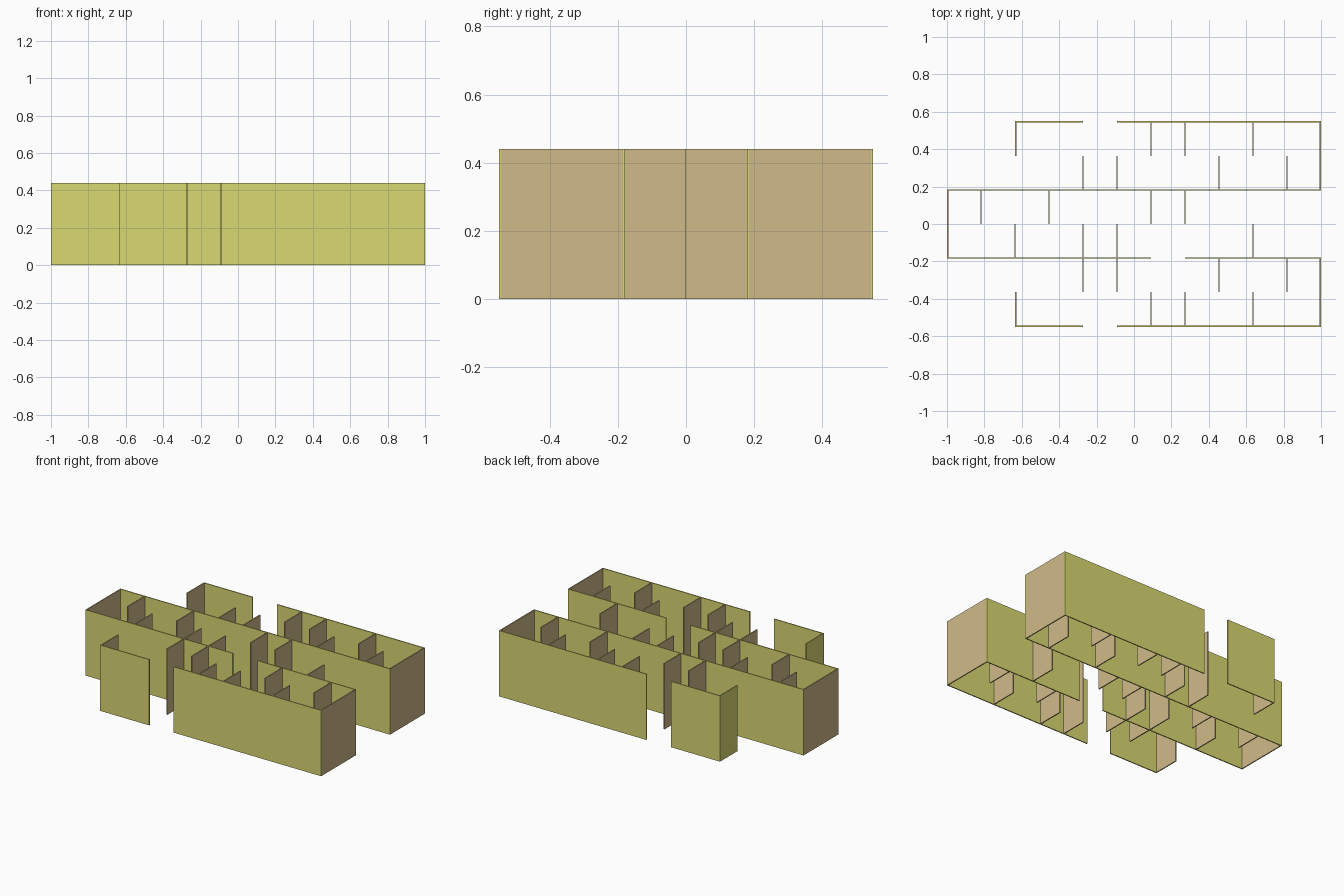
import bpy

if "Cube" in bpy.data.objects:
    bpy.data.objects.remove(bpy.data.objects["Cube"])

H = 0.44        # wall height
T = 0.007       # wall thickness
C = 2 / 11      # grid cell size


def material(name, rgb):
    m = bpy.data.materials.new(name)
    m.diffuse_color = (*rgb, 1)
    m.use_nodes = True
    m.node_tree.nodes["Principled BSDF"].inputs["Base Color"].default_value = m.diffuse_color
    return m


yellow = material("yellow_panel", (0.70, 0.69, 0.17))
tan = material("tan_panel", (0.63, 0.49, 0.25))


def box(name, x0, x1, y0, y1, mat):
    bpy.ops.mesh.primitive_cube_add(size=1, location=((x0 + x1) / 2, (y0 + y1) / 2, H / 2))
    o = bpy.context.object
    o.name = name
    o.scale = (x1 - x0, y1 - y0, H)
    bpy.ops.object.transform_apply(location=False, rotation=False, scale=True)
    o.data.materials.append(mat)


def gx(i):      # grid column line 0..11
    return -1 + i * C


# Long walls running along x: (y, first column, last column)
Y_OUT, Y_IN = 0.546, 0.182
for s, side in ((1, "back"), (-1, "front")):
    for a, b in ((2, 4), (5, 11)):
        box(side + "_outer_wall", gx(a), gx(b), s * Y_OUT - T / 2, s * Y_OUT + T / 2, yellow)
for y, a, b, name in ((Y_IN, 0, 11, "back_inner_wall"),
                      (-Y_IN, 0, 6, "front_inner_wall_left"),
                      (-Y_IN, 7, 11, "front_inner_wall_right")):
    box(name, gx(a), gx(b), y - T / 2, y + T / 2, yellow)


def partition(name, x, y0, y1):
    box(name, x - T / 2, x + T / 2, min(y0, y1), max(y0, y1), tan)


for s, side in ((1, "back"), (-1, "front")):
    # Partitions attached to the outer walls
    for i in (6, 7, 9):
        partition(side + "_outer_partition", gx(i), s * 2 * C, s * (Y_OUT - T / 2))
    # Partitions attached to the inner walls
    for i in (4, 5, 8, 10):
        partition(side + "_inner_partition", gx(i), s * (Y_IN + T / 2), s * 2 * C)
    # Closed right end of each wing
    partition(side + "_end_wall", 1 - T / 2, s * (Y_IN + T / 2), s * (Y_OUT - T / 2))
    # Left end of each wing: tan inside, yellow outside
    y0, y1 = sorted((s * 2 * C, s * (Y_OUT - T / 2)))
    x = gx(2)
    box(side + "_left_end_skin", x, x + T / 2, y0, y1, yellow)
    box(side + "_left_end_wall", x + T / 2, x + T, y0, y1, tan)

# Central corridor
partition("corridor_end_wall", -1 + T / 2, -Y_IN + T / 2, Y_IN - T / 2)
for i in (1, 3, 6, 7):
    partition("corridor_back_partition", gx(i), 0, Y_IN - T / 2)
for i in (2, 4, 5, 9):
    partition("corridor_front_partition", gx(i), -Y_IN + T / 2, 0)
